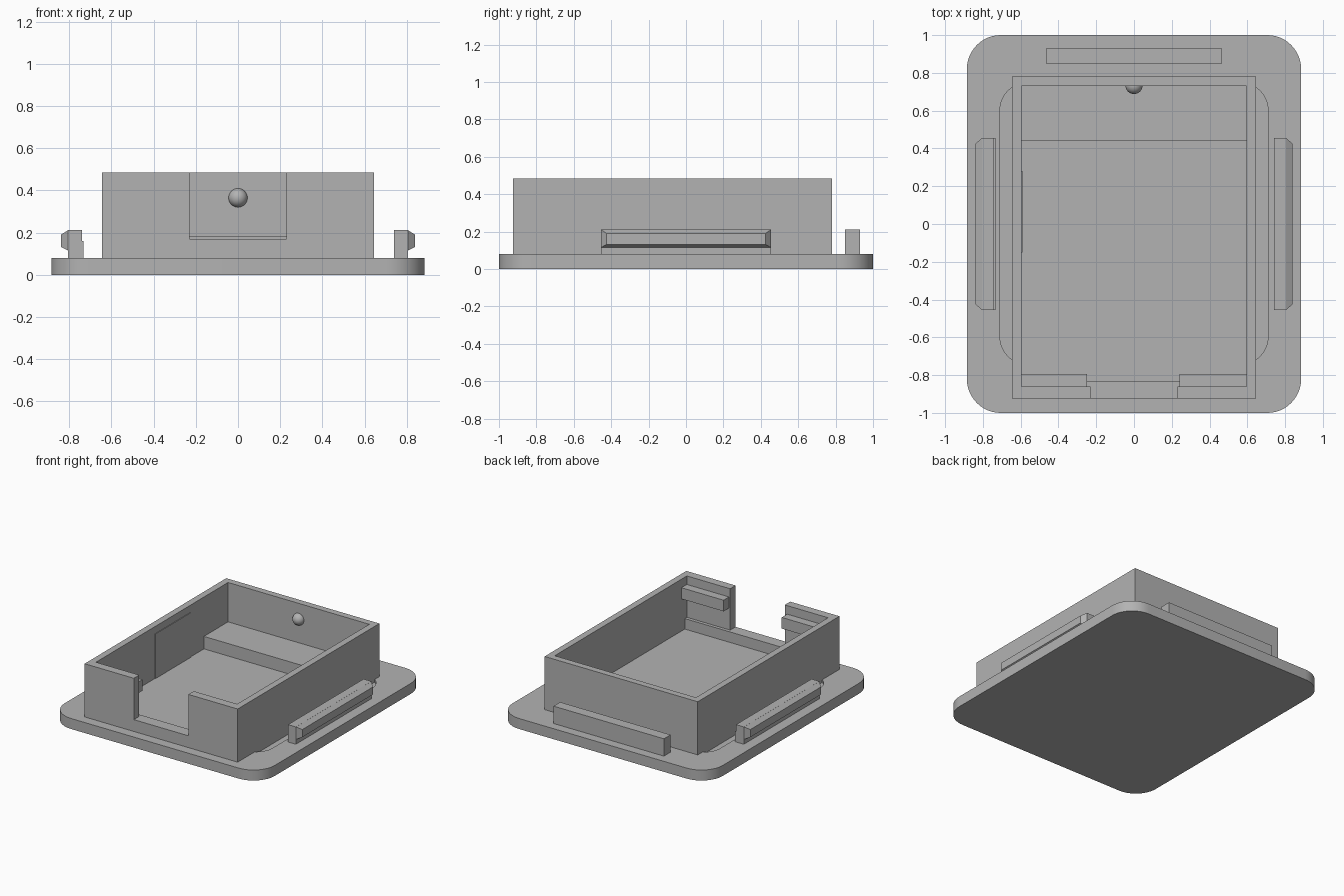
import bpy, bmesh, math

cube = bpy.data.objects.get("Cube")
if cube:
    bpy.data.objects.remove(cube, do_unlink=True)

# single plain grey plastic
grey = bpy.data.materials.new("grey_plastic")
grey.use_nodes = True
GREY = (0.45, 0.45, 0.45, 1)
grey.diffuse_color = GREY
grey.node_tree.nodes["Principled BSDF"].inputs["Base Color"].default_value = GREY


def finish(name, bm, smooth=False):
    bmesh.ops.recalc_face_normals(bm, faces=bm.faces)
    mesh = bpy.data.meshes.new(name)
    bm.to_mesh(mesh)
    bm.free()
    mesh.materials.append(grey)
    obj = bpy.data.objects.new(name, mesh)
    bpy.context.collection.objects.link(obj)
    if smooth:
        bpy.ops.object.select_all(action='DESELECT')
        obj.select_set(True)
        bpy.context.view_layer.objects.active = obj
        bpy.ops.object.shade_smooth_by_angle(angle=math.radians(30))
    return obj


def prism(name, outline, z0, z1, smooth=False):
    """Extrude an xy outline from z0 to z1."""
    bm = bmesh.new()
    face = bm.faces.new([bm.verts.new((x, y, z0)) for x, y in outline])
    top = bmesh.ops.extrude_face_region(bm, geom=[face])["geom"]
    for v in top:
        if isinstance(v, bmesh.types.BMVert):
            v.co.z = z1
    return finish(name, bm, smooth)


def box(name, x0, x1, y0, y1, z0, z1):
    return prism(name, [(x0, y0), (x1, y0), (x1, y1), (x0, y1)], z0, z1)


def rounded(hx, y0, y1, r, steps=12):
    """Outline of a rectangle with rounded corners."""
    points = []
    centres = [(hx - r, y1 - r), (r - hx, y1 - r), (r - hx, y0 + r), (hx - r, y0 + r)]
    for corner, (cx, cy) in enumerate(centres):
        for i in range(steps + 1):
            a = math.pi / 2 * (corner + i / steps)
            points.append((cx + r * math.cos(a), cy + r * math.sin(a)))
    return points


# base plate with a shallow rounded recess around the tray
plate = prism("base_plate", rounded(0.885, -1, 1, 0.18), 0, 0.08)
cutter = prism("recess_cutter", rounded(0.71, -0.745, 0.75, 0.15), 0.06, 0.2)
cutter.hide_render = True
cut = plate.modifiers.new("recess", 'BOOLEAN')
cut.operation = 'DIFFERENCE'
cut.solver = 'EXACT'
cut.object = cutter
bpy.ops.object.select_all(action='DESELECT')
plate.select_set(True)
bpy.context.view_layer.objects.active = plate
bpy.ops.object.modifier_apply(modifier=cut.name)
bpy.data.objects.remove(cutter, do_unlink=True)
bpy.ops.object.shade_smooth_by_angle(angle=math.radians(30))

# tray walls: one loop, open in the middle of the front
half = [(0.23, -0.925), (0.645, -0.925), (0.645, 0.78)]
inner = [(0.595, 0.73), (0.595, -0.86), (0.23, -0.86)]
mirror = lambda pts: [(-x, y) for x, y in reversed(pts)]
prism("tray_walls", half + mirror(half) + mirror(inner) + inner, 0.055, 0.485)

# tray floor, front sill and rear step
box("tray_floor", -0.6, 0.6, -0.87, 0.74, 0.05, 0.09)
box("front_sill", -0.23, 0.23, -0.925, -0.86, 0.055, 0.17)
box("front_step", -0.597, 0.597, -0.86, -0.835, 0.07, 0.17)
box("rear_step", -0.597, 0.597, 0.44, 0.735, 0.07, 0.185)

# thin panel on the inner side wall
box("side_panel", -0.597, -0.59, -0.15, 0.28, 0.085, 0.43)

# retaining bars behind the front wall
box("right_retainer", -0.597, -0.25, -0.862, -0.795, 0.335, 0.42)
box("left_retainer", 0.24, 0.597, -0.862, -0.795, 0.335, 0.42)

# round locating bump on the rear wall
bm = bmesh.new()
bmesh.ops.create_uvsphere(bm, u_segments=32, v_segments=16, radius=0.045)
bump = finish("locating_bump", bm, True)
bump.location = (0, 0.733, 0.365)

# rear stop bar
box("rear_stop", -0.465, 0.465, 0.85, 0.93, 0.075, 0.212)

# side snap tabs, each with a tapered catch on its outer face
for side, label in ((1, "left"), (-1, "right")):
    x0, x1 = sorted((side * 0.74, side * 0.806))
    box(label + "_snap_tab", x0, x1, -0.455, 0.455, 0.055, 0.212)
    bm = bmesh.new()
    rings = []
    for x, y, z0, z1 in ((0.805, 0.455, 0.115, 0.212), (0.84, 0.425, 0.132, 0.19)):
        rings.append([bm.verts.new((side * x, s * y, z))
                      for s, z in ((-1, z0), (1, z0), (1, z1), (-1, z1))])
        bm.faces.new(rings[-1])
    for i in range(4):
        j = (i + 1) % 4
        bm.faces.new((rings[0][i], rings[0][j], rings[1][j], rings[1][i]))
    finish(label + "_snap_catch", bm)
box("right_tab_backing", -0.74, -0.733, -0.455, 0.455, 0.075, 0.16)
